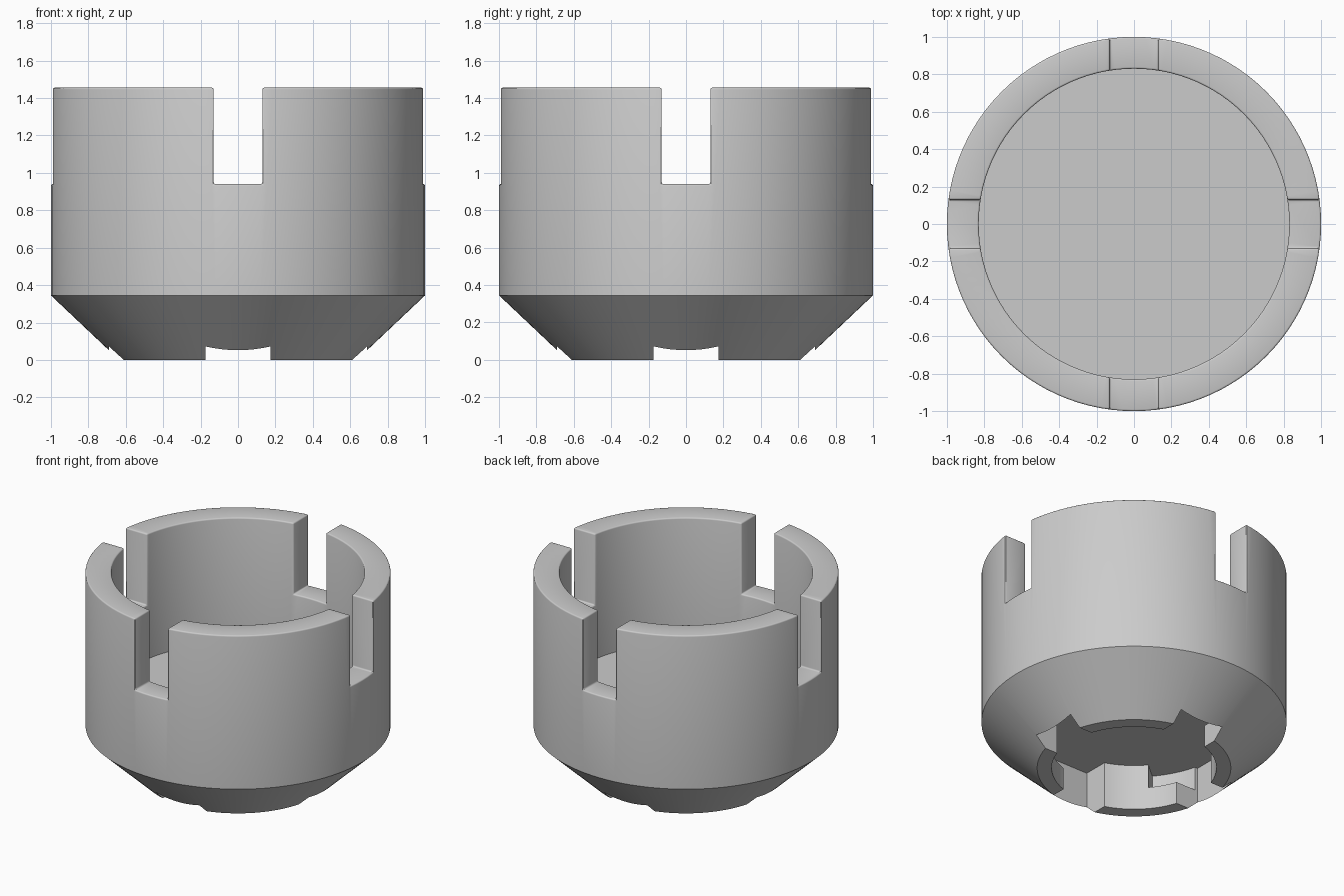
import bpy, bmesh, math

if "Cube" in bpy.data.objects:
    bpy.data.objects.remove(bpy.data.objects["Cube"])

SEG = 104


def make_object(name, bm):
    bmesh.ops.recalc_face_normals(bm, faces=bm.faces)
    mesh = bpy.data.meshes.new(name)
    bm.to_mesh(mesh)
    bm.free()
    obj = bpy.data.objects.new(name, mesh)
    bpy.context.collection.objects.link(obj)
    return obj


def lathe(name, profile):
    """Revolve a closed (radius, z) profile; radius 0 points become poles."""
    bm = bmesh.new()
    rings = []
    for r, z in profile:
        if r == 0:
            rings.append([bm.verts.new((0, 0, z))] * SEG)
        else:
            rings.append([bm.verts.new((r * math.cos(2 * math.pi * i / SEG),
                                        r * math.sin(2 * math.pi * i / SEG), z)) for i in range(SEG)])
    for a, b in zip(rings, rings[1:]):
        for i in range(SEG):
            j = (i + 1) % SEG
            bm.faces.new(list(dict.fromkeys((a[i], a[j], b[j], b[i]))))
    return make_object(name, bm)


def prism(name, outline, z0, z1):
    bm = bmesh.new()
    low = [bm.verts.new((x, y, z0)) for x, y in outline]
    high = [bm.verts.new((x, y, z1)) for x, y in outline]
    bm.faces.new(low)
    bm.faces.new(high)
    for i in range(len(low)):
        j = (i + 1) % len(low)
        bm.faces.new((low[i], low[j], high[j], high[i]))
    return make_object(name, bm)


def box(hx, hy, z0, z1):
    return prism("cutter", [(-hx, -hy), (hx, -hy), (hx, hy), (-hx, hy)], z0, z1)


def arc(r, a0, a1, n):
    return [(r * math.cos(math.radians(a0 + (a1 - a0) * i / n)),
             r * math.sin(math.radians(a0 + (a1 - a0) * i / n))) for i in range(n + 1)]


def cut(target, cutter):
    mod = target.modifiers.new("cut", 'BOOLEAN')
    mod.operation = 'DIFFERENCE'
    mod.solver = 'EXACT'
    mod.object = cutter
    bpy.context.view_layer.objects.active = target
    bpy.ops.object.modifier_apply(modifier=mod.name)
    bpy.data.objects.remove(cutter, do_unlink=True)


# Cup body: conical foot, straight wall, flat inner floor
cup = lathe("slotted_cup", [(0, 0), (0.635, 0), (1, 0.345), (1, 1.455),
                            (0.83, 1.455), (0.83, 0.55), (0, 0.55)])

# Four slots in the rim
cut(cup, box(0.13, 1.5, 0.94, 2))
cut(cup, box(1.5, 0.13, 0.94, 2))

# Soft edges on the rim and slots
bm = bmesh.new()
bm.from_mesh(cup.data)
bmesh.ops.remove_doubles(bm, verts=bm.verts, dist=1e-4)
edges = [e for e in bm.edges if len(e.link_faces) == 2
         and min(v.co.z for v in e.verts) > 0.9
         and e.calc_face_angle(0) > math.radians(35)]
bmesh.ops.bevel(bm, geom=edges, offset=0.018, offset_type='OFFSET', segments=3,
                profile=0.5, affect='EDGES', clamp_overlap=True)
bm.to_mesh(cup.data)
bm.free()

# Twist-lock socket underneath: round bore, four entry notches, four locking grooves
TOP = 0.33
cut(cup, prism("cutter", arc(0.54, 0, 360 - 360 / 96, 95), -0.5, TOP))
cut(cup, box(0.175, 0.69, -0.5, TOP))
cut(cup, box(0.69, 0.175, -0.5, TOP))
for a in (0, 90, 180, 270):
    outline = arc(0.69, a + 5, a + 40, 14) + arc(0.4, a + 40, a + 5, 14)
    cut(cup, prism("cutter", outline, 0.16, TOP))

# Smooth walls with crisp corners
bpy.ops.object.select_all(action='DESELECT')
cup.select_set(True)
bpy.context.view_layer.objects.active = cup
bpy.ops.object.shade_smooth_by_angle(angle=math.radians(32))
